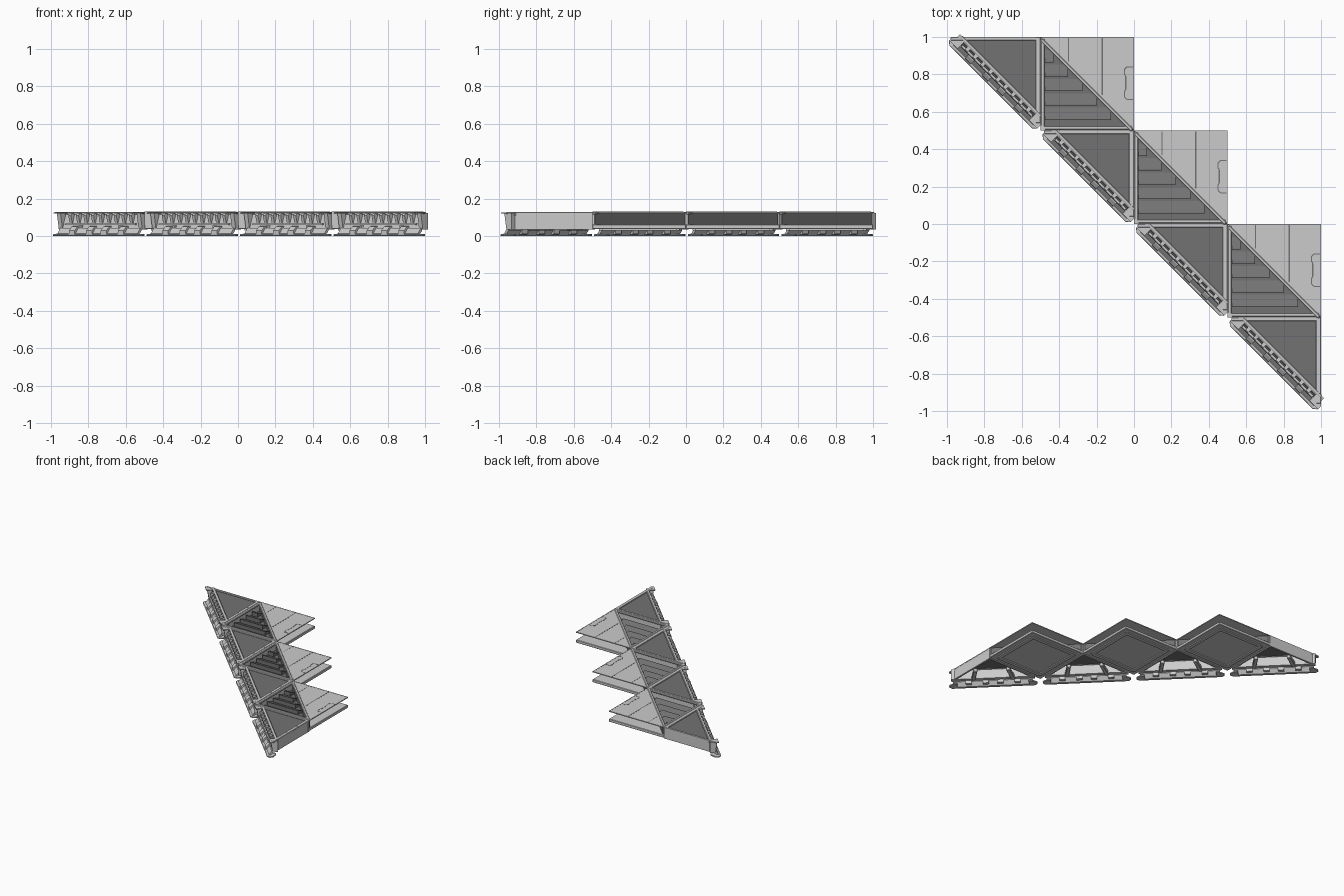
import bpy, bmesh, math
from mathutils import Vector

if "Cube" in bpy.data.objects:
    bpy.data.objects.remove(bpy.data.objects["Cube"])

R = math.sqrt(0.5)
TOP = 0.127

dark = bpy.data.materials.new("dark_grey")
dark.diffuse_color = (0.17, 0.17, 0.17, 1)
dark.use_nodes = True
dark.node_tree.nodes["Principled BSDF"].inputs["Base Color"].default_value = dark.diffuse_color


def finish(name, bm, mat=None, bevel=0):
    bmesh.ops.recalc_face_normals(bm, faces=bm.faces)
    me = bpy.data.meshes.new(name)
    bm.to_mesh(me)
    bm.free()
    ob = bpy.data.objects.new(name, me)
    bpy.context.collection.objects.link(ob)
    if mat:
        me.materials.append(mat)
    if bevel:
        m = ob.modifiers.new("bevel", 'BEVEL')
        m.width, m.segments = bevel, 1
    return ob


def loft(name, a, b, mat=None, bevel=0):
    """Solid between two matching polygons."""
    bm = bmesh.new()
    va = [bm.verts.new(p) for p in a]
    vb = [bm.verts.new(p) for p in b]
    n = len(a)
    bm.faces.new(va)
    bm.faces.new(vb)
    for i in range(n):
        bm.faces.new((va[i], va[(i + 1) % n], vb[(i + 1) % n], vb[i]))
    return finish(name, bm, mat, bevel)


def prism(name, pts, z0, z1, mat=None, bevel=0):
    return loft(name, [(x, y, z0) for x, y in pts], [(x, y, z1) for x, y in pts], mat, bevel)


def bar(name, p, q, w, z0, z1, mat=None, bevel=0):
    """Straight bar of plan width w from p to q."""
    p, q = Vector(p), Vector(q)
    t = (q - p).normalized()
    s = Vector((-t.y, t.x)) * w / 2
    return prism(name, [p + s, q + s, q - s, p - s], z0, z1, mat, bevel)


def edge_point(o, u, d, z):
    """u runs along the diagonal edge, d points outward from it."""
    return (o[0] + (u - d) * R, o[1] + (-u - d) * R, z)


def edge_sweep(name, o, section, u0, u1, mat=None, inset=0):
    """Section of (d, z) points swept along the diagonal edge."""
    return loft(name, [edge_point(o, u0, d, z) for d, z in section],
                [edge_point(o, u1, d, z) for d, z in section], mat)


def bolts(o, pts):
    for x, y in pts:
        bpy.ops.mesh.primitive_cylinder_add(vertices=8, radius=0.005, depth=0.004,
                                            location=(o[0] + x, o[1] + y, TOP))
        bpy.context.object.name = "bolt"


def outer_module(o):
    P = lambda x, y: (o[0] + x, o[1] + y)
    # ceiling panel
    prism("deck_panel", [P(.06, -.005), P(.495, -.005), P(.495, -.44)], .112, .118, dark)
    # straight side walls and their cap rails
    bar("back_wall", P(.06, -.008), P(.5, -.008), .014, .035, TOP)
    bar("side_wall", P(.492, 0), P(.492, -.44), .014, .035, TOP)
    bar("back_cap", P(.02, -.01), P(.5, -.01), .018, .12, .128, None, .002)
    bar("side_cap", P(.487, 0), P(.487, -.46), .026, .119, .128, None, .002)
    # inner rail, back wall and lower lip of the diagonal edge
    edge_sweep("edge_rail", o, [(-.064, .11), (-.064, .125), (-.06, .129), (-.05, .129),
                                (-.044, .125), (-.044, .11)], .055, .652)
    edge_sweep("edge_wall", o, [(-.056, .035), (-.056, .12), (-.046, .12), (-.03, .07), (-.02, .035)], .055, .652)
    edge_sweep("edge_skirt", o, [(-.026, .03), (-.026, .042), (-.014, .042), (.006, .014),
                                 (.02, .01), (.024, .005), (.022, 0), (.0, 0)], .055, .66)
    # pointed end caps
    for a, b, side in ((.022, .085, 0), (.625, .688, 1)):
        ring = [(a, -.02), (a, .006), (a + .02, .024), (b, .024), (b, -.05), (a + .04, -.05)]
        if side:
            ring = [(b, -.02), (b, .006), (b - .02, .024), (a, .024), (a, -.05), (b - .04, -.05)]
        low = [edge_point(o, u, d, 0) for u, d in ring]
        high = [edge_point(o, u, d, .01) for u, d in ring]
        loft("lower_end_plate", low, high, None, .002)
        ring2 = [(u, min(d, .004)) for u, d in ring]
        ring2 = ring2[:2] + ring2[3:]
        loft("upper_end_plate", [edge_point(o, u, d, .12) for u, d in ring2],
             [edge_point(o, u, d, .127) for u, d in ring2])
        m = (a + b) / 2
        edge_sweep("end_post", o, [(-.06, .035), (-.06, .122), (-.005, .122), (-.02, .035)],
                   m - .014, m + .014)
    # upright slats in the wall
    for i in range(9):
        u = .125 + i * .0572
        edge_sweep("wall_slat", o, [(-.05, .068), (-.05, .12), (-.022, .12), (-.016, .11), (-.026, .07)],
                   u - .01, u + .01)
    edge_sweep("slat_ledge", o, [(-.05, .06), (-.05, .068), (-.018, .068), (-.014, .06)], .09, .62)
    # lower brackets with struts running inward below
    for u in (.17, .30, .41, .54):
        edge_sweep("skirt_bracket", o, [(-.03, .01), (-.03, .055), (-.008, .05), (.012, .03), (.014, .008)],
                   u - .022, u + .022)
    for u in (.2, .507):
        a, b = edge_point(o, u, -.02, 0), edge_point(o, .354 + (u - .354) * .8, -.17, 0)
        bar("under_strut", a[:2], b[:2], .03, .03, .06, None, .004)
    for y in (-.14, -.27, -.4):
        bolts(o, [(.487, y)])


def inner_module(o):
    P = lambda x, y: (o[0] + x, o[1] + y)
    S = .5
    # lower slab over the whole square
    prism("lower_slab", [P(0, 0), P(S, 0), P(S, -S), P(0, -S)], .038, .062, None, .003)
    for i, (p, q) in enumerate((((.05, -.05), (.45, -.05)), ((.45, -.05), (.45, -.45)),
                                ((.45, -.45), (.05, -.45)), ((.05, -.45), (.05, -.05)))):
        bar("under_frame", P(*p), P(*q), .03, .03, .04)
    # upper plate
    prism("upper_plate", [P(0, 0), P(S, 0), P(S, -S)], .12, .126)
    # plate seams and recessed grip outline
    for x, w in ((.15, .004), (.33, .008)):
        bar("plate_seam", P(x, -.003), P(x, -x + .02), w, .125, .1266, dark)
    grip = [(.497, -.16), (.462, -.16), (.45, -.172), (.45, -.2), (.456, -.21), (.456, -.28),
            (.45, -.29), (.45, -.322), (.462, -.334), (.497, -.334)]
    for a, b in zip(grip, grip[1:]):
        bar("grip_outline", P(*a), P(*b), .006, .125, .1268, dark)
    bar("plate_lip", P(0, -.003), P(S, -.003), .006, .12, .127)
    bar("plate_lip", P(S - .003, 0), P(S - .003, -S), .006, .12, .127)
    # diagonal wall and triangular frame
    bar("diagonal_wall", P(.012, -.012), P(.49, -.49), .012, .06, .124, dark)
    bar("diagonal_rail", P(.005, -.014), P(.49, -.499), .02, .114, .13, None, .004)
    bar("left_rail", P(.012, -.01), P(.012, -.49), .022, .114, .129, None, .004)
    bar("left_wall", P(.006, -.01), P(.006, -.49), .01, .06, .12)
    bar("front_rail", P(.01, -.486), P(.49, -.486), .022, .114, .129, None, .004)
    bar("front_wall", P(.01, -.494), P(.49, -.494), .01, .06, .12)
    # stepped floor of tilted slats
    prism("step_floor", [P(.015, -.03), P(.015, -.485), P(.47, -.485)], .06, .068, dark)
    for i in range(5):
        y = -.1 - i * .077
        x1 = -y - .02
        x0 = .02
        sec = [(y + .03, .066), (y + .03, .075), (y - .03, .1), (y - .036, .1), (y - .036, .066)]
        loft("step_slat", [(o[0] + x0, o[1] + b, z) for b, z in sec],
             [(o[0] + x1 - .01, o[1] + b, z) for b, z in sec], dark)
    # corner joint blocks
    prism("corner_joint", [P(0, -.47), P(.03, -.5), P(0, -.5)], .06, .13)


for k in range(4):
    outer_module((-1 + .5 * k, 1 - .5 * k))
for k in range(3):
    inner_module((-.5 + .5 * k, 1 - .5 * k))
